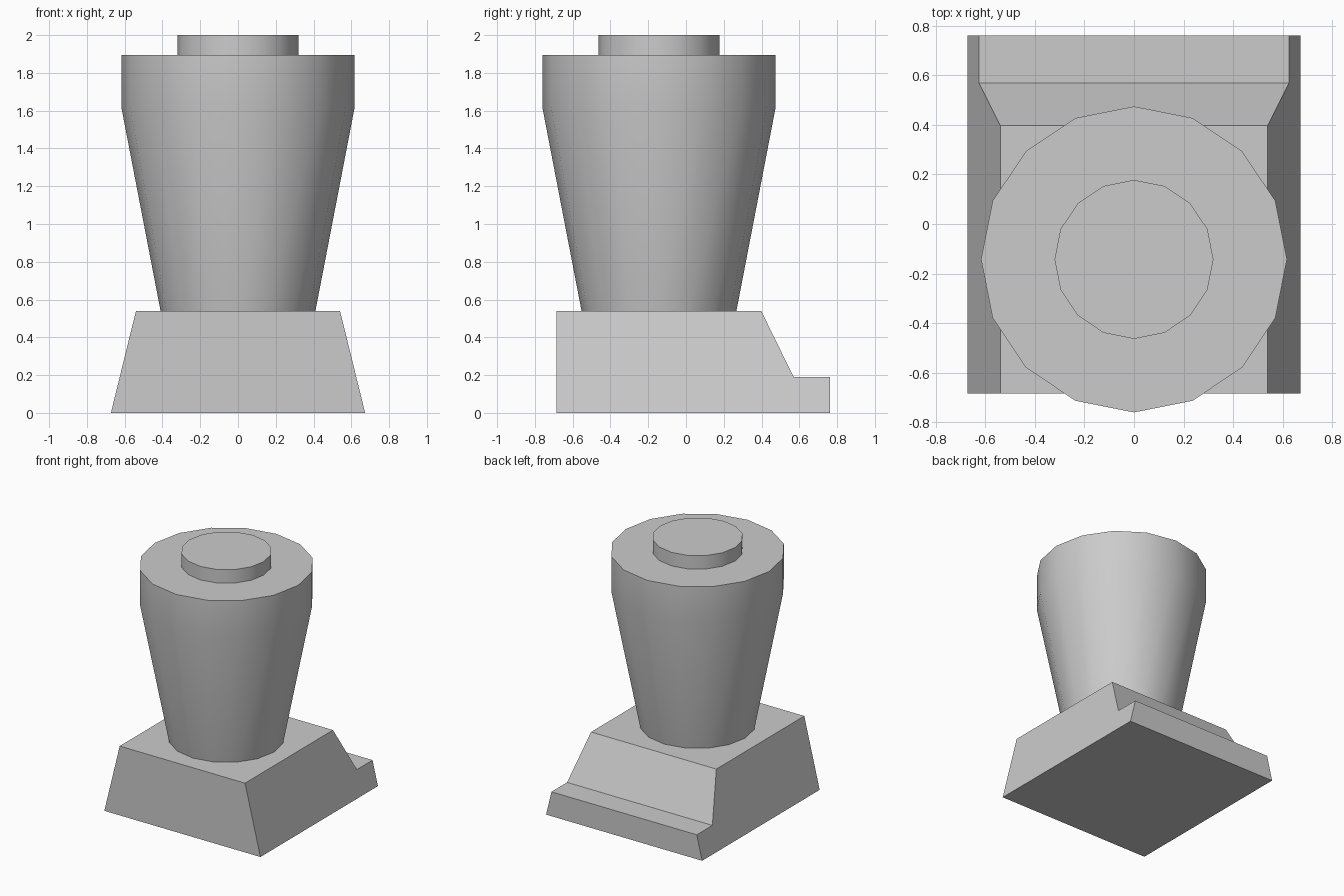
import bpy, bmesh, math

if "Cube" in bpy.data.objects:
    bpy.data.objects.remove(bpy.data.objects["Cube"])

CUP_Y = -0.143


def make_object(name, bm):
    bmesh.ops.recalc_face_normals(bm, faces=bm.faces[:])
    mesh = bpy.data.meshes.new(name)
    bm.to_mesh(mesh)
    bm.free()
    obj = bpy.data.objects.new(name, mesh)
    bpy.context.collection.objects.link(obj)
    return obj


def lathe(name, profile, sides=16):
    """Closed solid of stacked rings from (radius, z) pairs."""
    bm = bmesh.new()
    rings = []
    for r, z in profile:
        angles = [math.tau * i / sides for i in range(sides)]
        rings.append([bm.verts.new((r * math.cos(a), CUP_Y + r * math.sin(a), z))
                      for a in angles])
    for low, high in zip(rings, rings[1:]):
        for i in range(sides):
            j = (i + 1) % sides
            bm.faces.new((low[i], low[j], high[j], high[i])).smooth = True
    bm.faces.new(rings[0][::-1])
    bm.faces.new(rings[-1])
    obj = make_object(name, bm)
    # keep the rims crisp, smooth around the wall
    bpy.ops.object.select_all(action='DESELECT')
    obj.select_set(True)
    bpy.context.view_layer.objects.active = obj
    bpy.ops.object.shade_smooth_by_angle(angle=math.radians(40))
    return obj


# Base: stepped side profile (y, z), width tapering with height
profile = [(-0.685, 0), (0.762, 0), (0.762, 0.19),
           (0.57, 0.19), (0.398, 0.54), (-0.685, 0.54)]
bm = bmesh.new()
left, right = [[bm.verts.new((s * (0.673 - 0.246 * z), y, z)) for y, z in profile]
               for s in (-1, 1)]
bm.faces.new(left)
bm.faces.new(right[::-1])
for i in range(len(profile)):
    j = (i + 1) % len(profile)
    bm.faces.new((left[i], left[j], right[j], right[i]))
make_object("base", bm)

# Flared jar and the low round cap on it
lathe("jar", [(0.41, 0.54), (0.618, 1.62), (0.618, 1.895)])
lathe("lid_cap", [(0.321, 1.895), (0.321, 2.0)])
